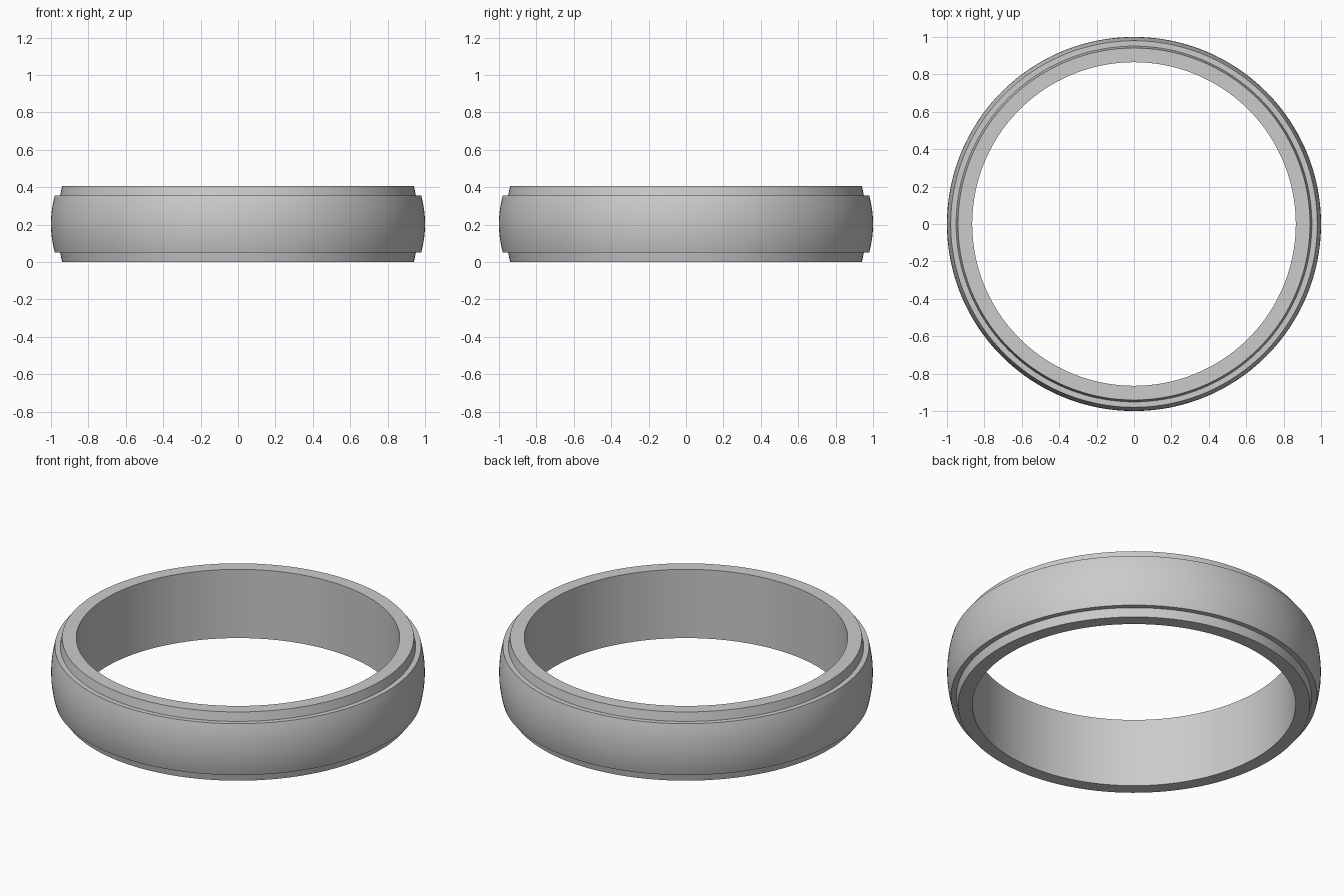
import bpy, bmesh, math

if "Cube" in bpy.data.objects:
    bpy.data.objects.remove(bpy.data.objects["Cube"])

HEIGHT = 0.406
MID = HEIGHT / 2
STEP = 0.152          # half height of the domed centre
SEGMENTS = 192


def dome_radius(t):
    """Circular bulge from 0.98 at the edges to 1.0 in the middle (t = -1..1)."""
    arc = (STEP ** 2 + 0.02 ** 2) / (2 * 0.02)
    return 1.0 - arc + math.sqrt(arc ** 2 - (t * STEP) ** 2)


# Closed cross-section: inner wall, stepped rims, domed middle
profile = [(0.865, 0.0), (0.941, 0.0), (0.951, MID - STEP)]
profile += [(dome_radius(i / 8), MID + STEP * i / 8) for i in range(-8, 9)]
profile += [(0.951, MID + STEP), (0.941, HEIGHT), (0.865, HEIGHT)]

# Revolve the cross-section into the band
bm = bmesh.new()
rings = []
for s in range(SEGMENTS):
    a = 2 * math.pi * s / SEGMENTS
    rings.append([bm.verts.new((r * math.cos(a), r * math.sin(a), z)) for r, z in profile])
n = len(profile)
for s in range(SEGMENTS):
    here, there = rings[s], rings[(s + 1) % SEGMENTS]
    for i in range(n):
        j = (i + 1) % n
        bm.faces.new((here[i], there[i], there[j], here[j]))
bmesh.ops.recalc_face_normals(bm, faces=bm.faces)

mesh = bpy.data.meshes.new("ring_band")
bm.to_mesh(mesh)
bm.free()
band = bpy.data.objects.new("ring_band", mesh)
bpy.context.collection.objects.link(band)

# Smooth surfaces with crisp step edges
bpy.context.view_layer.objects.active = band
band.select_set(True)
bpy.ops.object.shade_smooth_by_angle(angle=math.radians(30))
